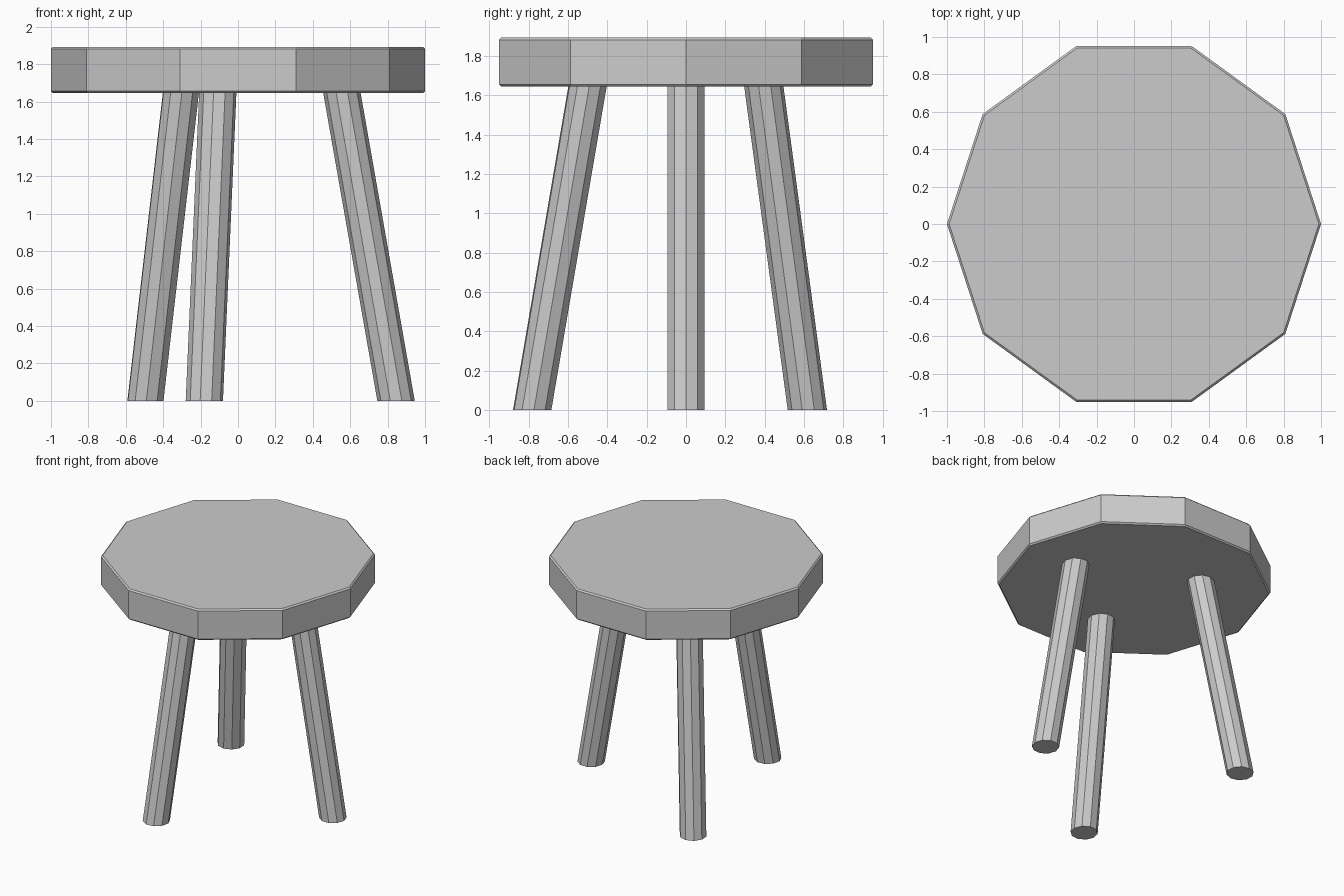
import bpy, bmesh
from math import cos, sin, tau, atan2

if "Cube" in bpy.data.objects:
    bpy.data.objects.remove(bpy.data.objects["Cube"])

SEAT_BOTTOM, SEAT_TOP = 1.645, 1.893


def prism(name, bottom, top, radius, sides=10, turn=0.0):
    """Flat-ended prism running between two centre points (sheared if they differ)."""
    bm = bmesh.new()
    rings = []
    for c in (bottom, top):
        rings.append([bm.verts.new((c[0] + radius * cos(turn + tau * i / sides),
                                    c[1] + radius * sin(turn + tau * i / sides), c[2]))
                      for i in range(sides)])
    low, high = rings
    bm.faces.new(low[::-1])
    bm.faces.new(high)
    for i in range(sides):
        j = (i + 1) % sides
        bm.faces.new((low[i], low[j], high[j], high[i]))
    mesh = bpy.data.meshes.new(name)
    bm.to_mesh(mesh)
    bm.free()
    obj = bpy.data.objects.new(name, mesh)
    bpy.context.collection.objects.link(obj)
    return obj


# Ten-sided seat with a thin chamfer on the top and bottom rims
seat = prism("seat", (0, 0, SEAT_BOTTOM), (0, 0, SEAT_TOP), 1.0)
bm = bmesh.new()
bm.from_mesh(seat.data)
rims = [e for e in bm.edges if abs(e.verts[0].co.z - e.verts[1].co.z) < 1e-4]
bmesh.ops.bevel(bm, geom=rims, offset=0.011, segments=1, affect='EDGES')
bm.to_mesh(seat.data)
bm.free()

# Three splayed legs: foot centre and the centre where they meet the seat
legs = {
    "right_leg": ((0.845, 0.0), (0.555, 0.0)),
    "back_left_leg": ((-0.495, 0.617), (-0.305, 0.395)),
    "front_left_leg": ((-0.18, -0.782), (-0.108, -0.50)),
}
for name, (foot, head) in legs.items():
    prism(name, (*foot, 0), (*head, SEAT_BOTTOM + 0.005), 0.1,
          turn=atan2(foot[1], foot[0]))
